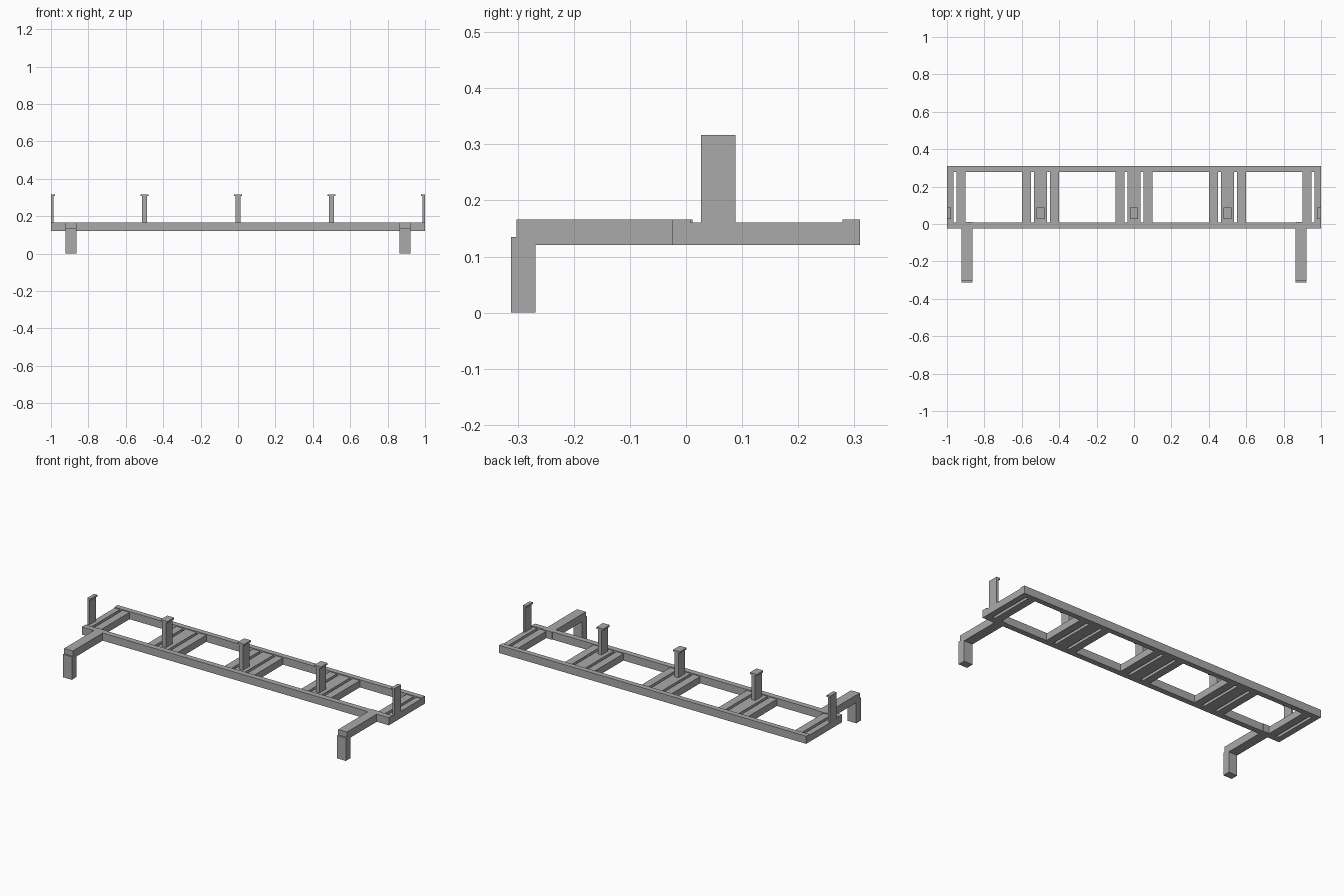
import bpy
import bmesh

cube = bpy.data.objects.get("Cube")
if cube:
    bpy.data.objects.remove(cube, do_unlink=True)

# Single grey metal colour
metal = bpy.data.materials.new("grey metal")
metal.use_nodes = True
GREY = (0.4, 0.4, 0.4, 1)
metal.diffuse_color = GREY
metal.node_tree.nodes["Principled BSDF"].inputs["Base Color"].default_value = GREY


def box(name, xs, ys, zs):
    """Box spanning the given ranges, trimmed to the ends of the frame."""
    xs = [max(-1, min(1, x)) for x in xs]
    bm = bmesh.new()
    bmesh.ops.create_cube(bm, size=1)
    for v in bm.verts:
        v.co = [r[1] if c > 0 else r[0] for c, r in zip(v.co, (xs, ys, zs))]
    mesh = bpy.data.meshes.new(name)
    bm.to_mesh(mesh)
    bm.free()
    mesh.materials.append(metal)
    obj = bpy.data.objects.new(name, mesh)
    bpy.context.collection.objects.link(obj)
    return obj


BOTTOM, SLAT_TOP, RAIL_TOP = 0.121, 0.161, 0.166
FRONT_RAIL, BACK_RAIL = (-0.025, 0.008), (0.279, 0.31)
SLAT_Y = (FRONT_RAIL[1], BACK_RAIL[0])
POST_Y = (0.027, 0.088)

# Long rails
box("front_rail", (-1, 1), FRONT_RAIL, (BOTTOM, RAIL_TOP))
box("back_rail", (-1, 1), BACK_RAIL, (BOTTOM, RAIL_TOP))

# Stations along the frame: three cross slats and a capped post at each
for i in range(5):
    x = -1 + i * 0.5
    for offset, half in ((-0.075, 0.023), (0, 0.035), (0.075, 0.023)):
        c = x + offset
        if abs(c) <= 1:
            box("cross_slat", (c - half, c + half), SLAT_Y, (BOTTOM, SLAT_TOP))
    box("post", (x - 0.0125, x + 0.0125), POST_Y, (SLAT_TOP, 0.307))
    box("post_cap", (x - 0.022, x + 0.022), POST_Y, (0.307, 0.317))

# Forward arms with downward legs
for side, s in (("left", 1), ("right", -1)):
    xs = sorted((s * 0.864, s * 0.921))
    box(side + "_arm", xs, (-0.302, FRONT_RAIL[0]), (BOTTOM, RAIL_TOP))
    box(side + "_arm_bracket", xs, (FRONT_RAIL[1], 0.012), (BOTTOM, RAIL_TOP))
    box(side + "_leg", xs, (-0.312, -0.268), (0, BOTTOM))
    box(side + "_leg_lip", xs, (-0.312, -0.302), (BOTTOM, 0.135))
